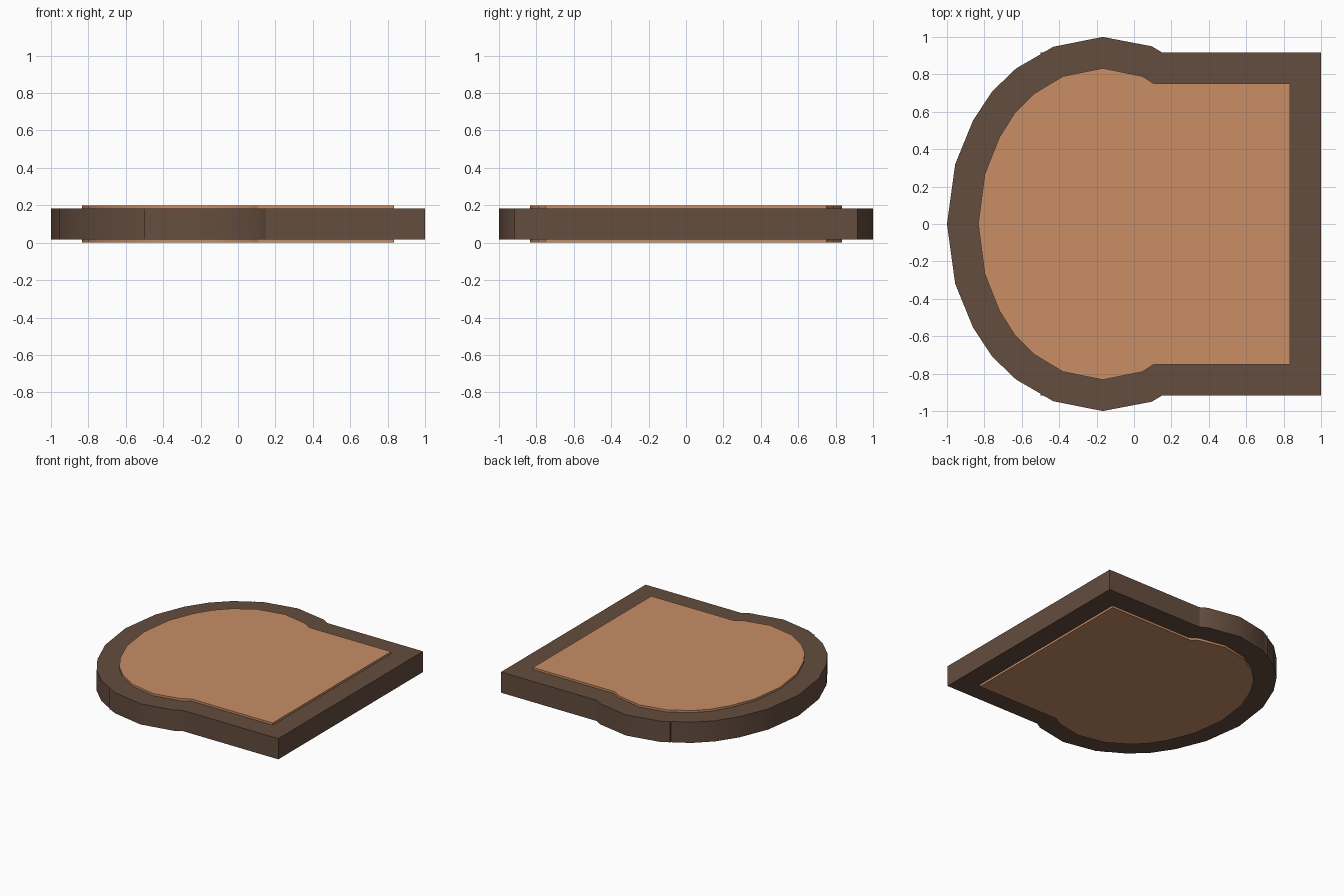
import bpy, bmesh
from math import radians

if "Cube" in bpy.data.objects:
    bpy.data.objects.remove(bpy.data.objects["Cube"])

# Upper half outlines, from the straight right end round to the left tip
OUTER = [(1, .917), (.15, .917), (.095, .95), (-.167, 1), (-.43, .948),
         (-.485, .917), (-.5, .917), (-.5, .907),
         (-.63, .832), (-.757, .71), (-.86, .555), (-.956, .32), (-1, 0)]
INNER = [(.833, .75), (.107, .75), (.045, .79), (-.167, .833), (-.38, .79),
         (-.537, .695), (-.637, .595), (-.72, .463), (-.798, .267), (-.833, 0)]


def mirrored(half):
    """Close a half outline by mirroring it across the x axis."""
    return half + [(x, -y) for x, y in reversed(half[:-1])]


def slab(name, halves, z0, z1, color):
    """Fill the outlines (the second one is a hole) and extrude upward."""
    bm = bmesh.new()
    edges = []
    for half in halves:
        vs = [bm.verts.new((x, y, z0)) for x, y in mirrored(half)]
        edges += [bm.edges.new((vs[i - 1], vs[i])) for i in range(len(vs))]
    bmesh.ops.triangle_fill(bm, edges=edges, use_beauty=True, use_dissolve=False)
    ext = bmesh.ops.extrude_face_region(bm, geom=bm.faces[:], use_keep_orig=True)
    top = [v for v in ext["geom"] if isinstance(v, bmesh.types.BMVert)]
    bmesh.ops.translate(bm, verts=top, vec=(0, 0, z1 - z0))
    bmesh.ops.recalc_face_normals(bm, faces=bm.faces[:])
    me = bpy.data.meshes.new(name)
    bm.to_mesh(me)
    bm.free()
    ob = bpy.data.objects.new(name, me)
    bpy.context.collection.objects.link(ob)
    mat = bpy.data.materials.new(name + "_color")
    mat.diffuse_color = color
    mat.use_nodes = True
    mat.node_tree.nodes["Principled BSDF"].inputs["Base Color"].default_value = mat.diffuse_color
    me.materials.append(mat)
    bpy.ops.object.select_all(action='DESELECT')
    ob.select_set(True)
    bpy.context.view_layer.objects.active = ob
    bpy.ops.object.shade_smooth_by_angle(angle=radians(30))
    return ob


# Dark border around the edge
slab("rim", [OUTER, INNER], .017, .183, (.13, .075, .05, 1))
# Lighter board passing through the rim, slightly proud on both sides
slab("board", [INNER], 0, .2, (.58, .27, .13, 1))
